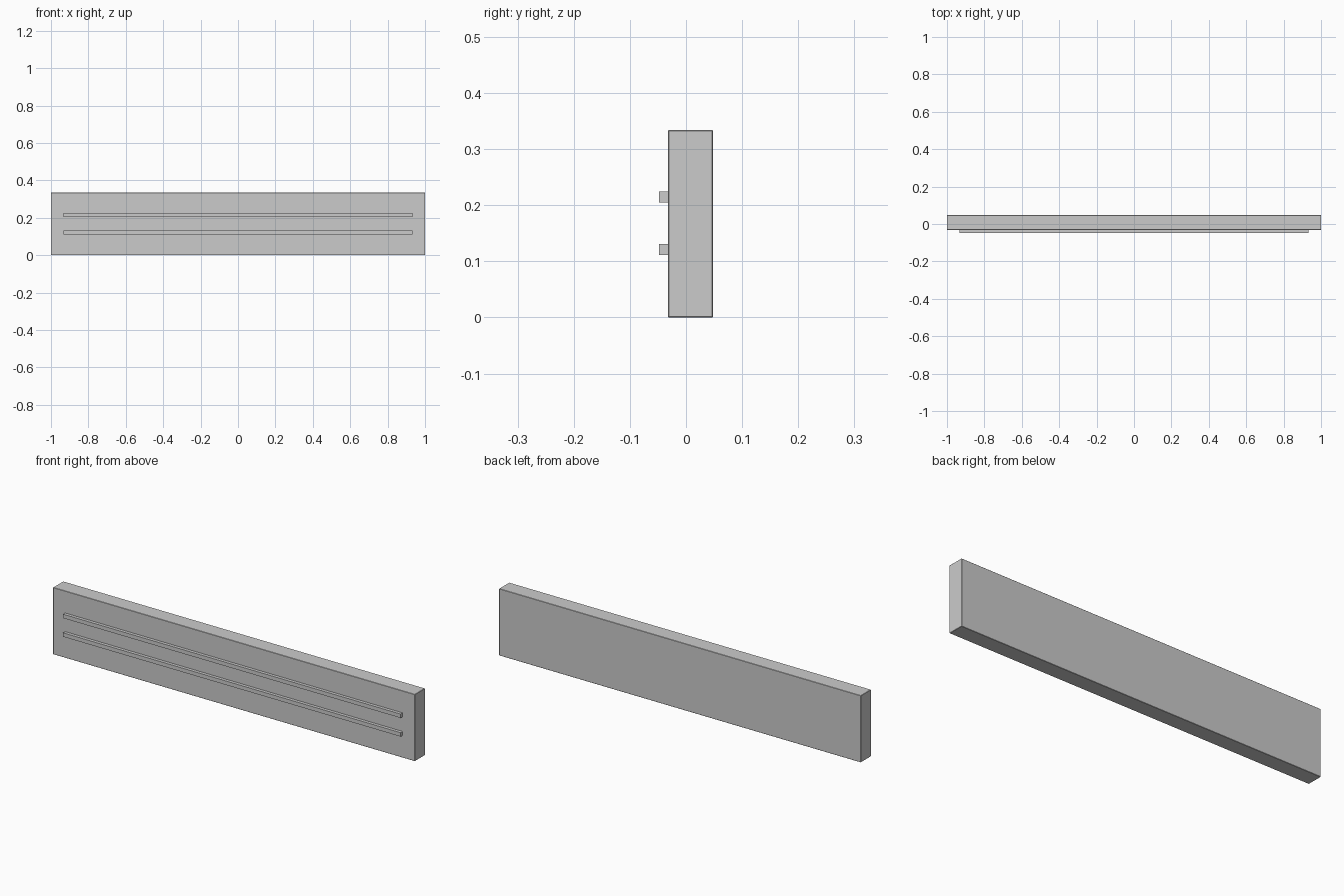
import bpy

if "Cube" in bpy.data.objects:
    bpy.data.objects.remove(bpy.data.objects["Cube"])


def box(name, x, y, z, bevel=0.0):
    """Box spanning the given (min, max) ranges."""
    spans = (x, y, z)
    bpy.ops.mesh.primitive_cube_add(size=1, location=[(a + b) / 2 for a, b in spans])
    ob = bpy.context.object
    ob.name = name
    ob.scale = [b - a for a, b in spans]
    bpy.ops.object.transform_apply(location=False, rotation=False, scale=True)
    if bevel:
        mod = ob.modifiers.new("edge_bevel", 'BEVEL')
        mod.width = bevel
        mod.segments = 1
    return ob


PANEL_FRONT = -0.032

# Main panel with barely softened edges
box("panel", (-1, 1), (PANEL_FRONT, 0.048), (0, 0.334), bevel=0.0015)

# Two front rails, each made of two halves meeting at the centre
for label, z in (("lower", 0.1213), ("upper", 0.2143)):
    for side, x in (("left", (-0.933, 0)), ("right", (0, 0.933))):
        box(f"{label}_rail_{side}", x, (-0.048, PANEL_FRONT), (z - 0.0098, z + 0.0098))
